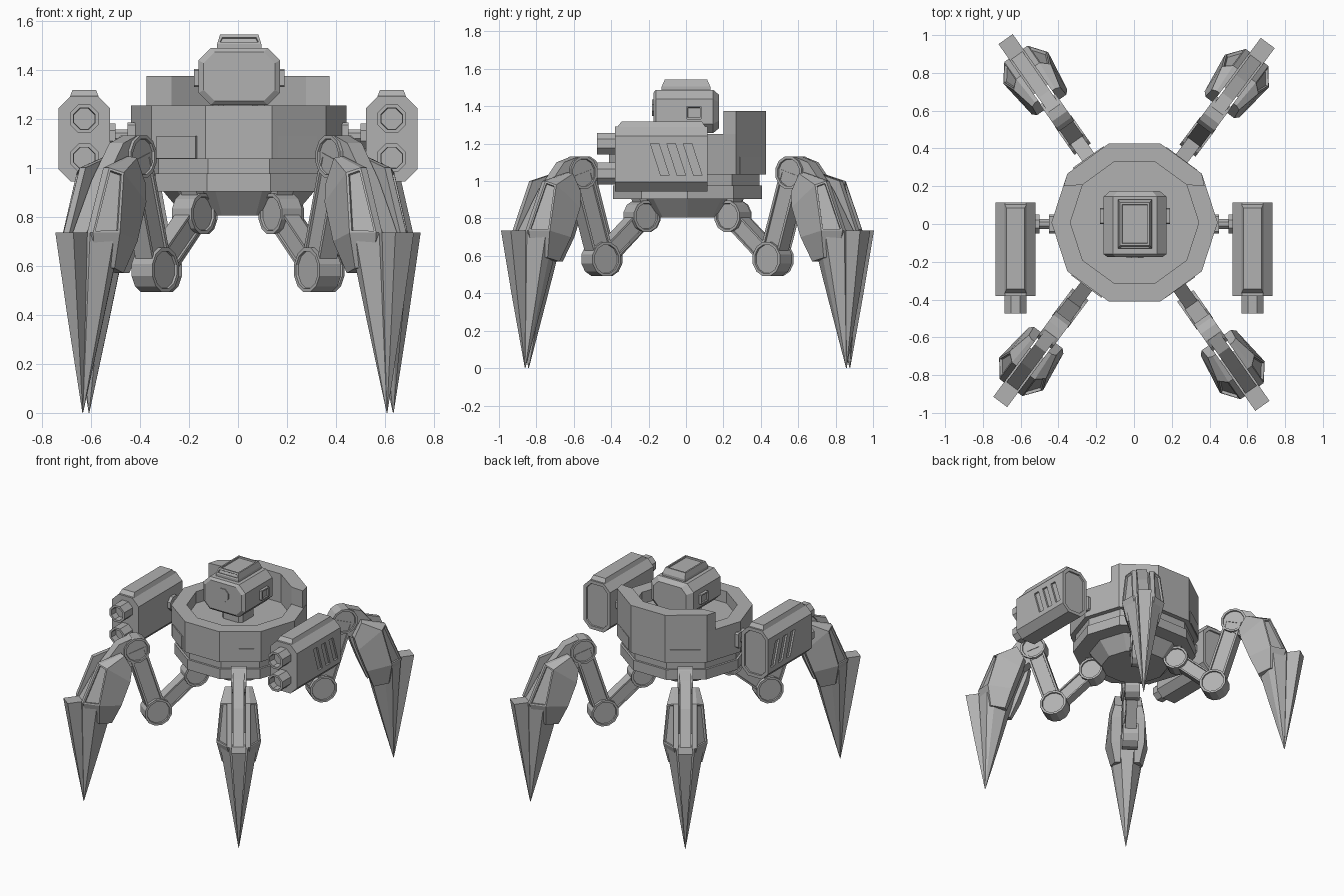
import bpy, bmesh
from math import sin, cos, pi, radians
from mathutils import Matrix, Vector

cube = bpy.data.objects.get("Cube")
if cube:
    bpy.data.objects.remove(cube, do_unlink=True)

steel = bpy.data.materials.new("plain_grey")
steel.use_nodes = True
GREY = (0.44, 0.44, 0.44, 1)
steel.diffuse_color = GREY
steel.node_tree.nodes["Principled BSDF"].inputs["Base Color"].default_value = GREY


def loft(name, rings, recess=(), rim=0.015, depth=0.01, matrix=None):
    """Skin a list of point rings, cap both ends, sink the faces listed in recess."""
    bm = bmesh.new()
    loops = [[bm.verts.new(p) for p in ring] for ring in rings]
    n = len(rings[0])
    faces = []
    for a, b in zip(loops, loops[1:]):
        for i in range(n):
            j = (i + 1) % n
            faces.append(bm.faces.new((a[i], a[j], b[j], b[i])))
    faces.append(bm.faces.new(loops[0][::-1]))
    faces.append(bm.faces.new(loops[-1]))
    bmesh.ops.recalc_face_normals(bm, faces=bm.faces[:])
    for k in recess:
        inner = [faces[k]]
        bmesh.ops.inset_region(bm, faces=inner, thickness=rim, depth=0)
        bmesh.ops.inset_region(bm, faces=inner, thickness=0.002, depth=-depth)
    mesh = bpy.data.meshes.new(name)
    bm.to_mesh(mesh)
    bm.free()
    mesh.materials.append(steel)
    obj = bpy.data.objects.new(name, mesh)
    bpy.context.collection.objects.link(obj)
    if matrix:
        obj.matrix_world = matrix
    return obj


def place(axis, p, t):
    u, v = p
    return {"x": (t, u, v), "y": (u, t, v), "z": (u, v, t)}[axis]


def prism(name, pts, axis, a, b, **kw):
    return loft(name, [[place(axis, p, t) for p in pts] for t in (a, b)], **kw)


def ngon(n, r, c=(0, 0), turn=0.0):
    return [(c[0] + r * cos(turn + 2 * pi * i / n), c[1] + r * sin(turn + 2 * pi * i / n))
            for i in range(n)]


def chamfered(w, h, c, k):
    """Rectangle of half size w, h about c with cut corners."""
    quad = [(w, k - h), (w, h - k), (w - k, h), (k - w, h),
            (-w, h - k), (-w, k - h), (k - w, -h), (w - k, -h)]
    return [(c[0] + x, c[1] + z) for x, z in quad]


def lathe(name, profile):
    loft(name, [[(x, y, z) for x, y in ngon(10, r, CENTRE)] for r, z in profile])


# Ten-sided hull
CENTRE = (0.003, 0.008)
lathe("belly", [(0.225, 0.806), (0.31, 0.906)])
lathe("skirt", [(0.42, 0.904), (0.42, 0.976)])
lathe("waist_ring", [(0.405, 0.97), (0.405, 1.04)])
lathe("drum", [(0.44, 1.035), (0.44, 1.253), (0.34, 1.253), (0.34, 1.17)])

# Raised wall around the rear
outer, inner = ngon(10, 0.44, CENTRE), ngon(10, 0.34, CENTRE)
collar = [(0.373, 0.2)] + outer[1:5] + [(-0.373, 0.2)] + inner[4:0:-1]
prism("rear_collar", collar, "z", 1.25, 1.375)

# Head with cap, lens, ears and neck
HEAD = (0.005, 1.372)
loft("head", [[(x, y, z) for x, z in chamfered(w, h, HEAD, k)]
              for y, w, h, k in ((-0.175, 0.145, 0.1, 0.045), (-0.16, 0.166, 0.116, 0.05),
                                 (0.145, 0.166, 0.116, 0.05), (0.176, 0.13, 0.09, 0.04))])
loft("head_cap", [[(0.005 + x * s, y * s, z) for x, y in
                   ((0.09, -0.13), (0.09, 0.13), (-0.09, 0.13), (-0.09, -0.13))]
                  for z, s in ((1.48, 1), (1.505, 1), (1.543, 0.87))], recess=(7, 9))
prism("lens", ngon(8, 0.048, (0.005, 1.392), pi / 8), "y", -0.181, -0.17)
for s in (-1, 1):
    prism("ear", chamfered(0.042, 0.036, (0.042, 1.366), 0.005), "x",
          0.005 + s * 0.15, 0.005 + s * 0.185, recess=(9,), rim=0.01)
prism("neck", chamfered(0.08, 0.08, (0, 0), 0.02), "z", 1.16, 1.27)

# Weapon pods
for s in (-1, 1):
    x0 = s * 0.627
    pod = prism("weapon_pod", chamfered(0.105, 0.174, (x0, 1.118), 0.05), "y", -0.38, 0.115,
                recess=(9,), rim=0.025)
    for k in range(3):
        y = -0.19 + 0.088 * k
        slot = prism("slot_cutter", [(y, 1.2), (y + 0.045, 1.2), (y + 0.1, 1.03), (y + 0.055, 1.03)],
                     "x", x0 + s * 0.092, x0 + s * 0.13)
        cut = pod.modifiers.new("slot", "BOOLEAN")
        cut.operation, cut.solver, cut.object = "DIFFERENCE", "EXACT", slot
        bpy.context.view_layer.objects.active = pod
        bpy.ops.object.modifier_apply(modifier="slot")
        bpy.data.objects.remove(slot, do_unlink=True)
    loft("pod_cap", [[(x0 + x, y, z) for x, y in ((w, a), (w, b), (-w, b), (-w, a))]
                     for z, w, a, b in ((1.28, 0.062, -0.375, 0.11), (1.318, 0.048, -0.345, 0.085))])
    for z in (1.2, 1.04):
        prism("barrel", ngon(8, 0.063, (x0, z), pi / 8), "y", -0.475, -0.36,
              recess=(8,), rim=0.016, depth=0.05)
    prism("pod_arm", ngon(8, 0.028, (0, 1.13), pi / 8), "x", s * 0.4, s * 0.54)
    prism("pod_flange", ngon(8, 0.055, (0, 1.13), pi / 8), "x", s * 0.5, s * 0.53)
    prism("pod_socket", chamfered(0.05, 0.055, (0, 1.13), 0.01), "x", s * 0.4, s * 0.45)

# Legs: local x runs outward, local y sideways
HIP, ELBOW, KNEE = Vector((0.3, 0.812)), Vector((0.565, 0.583)), Vector((0.71, 1.045))


def link(name, a, b, wide, half, m, **kw):
    side = (b - a).normalized().orthogonal() * wide
    prism(name, [a + side, b + side, b - side, a - side], "y", -half, half, matrix=m, **kw)


STRUT = [(0.68, 1.12), (0.74, 1.13), (0.83, 1.1), (0.95, 0.95), (1.08, 0.735),
         (0.97, 0.6), (0.86, 0.72), (0.79, 0.9), (0.7, 0.96)]
# Shell sections from knee to claw: back r, z and width, side r, z and width, front r, z and width
SHELL = [(0.76, 0.94, 0.095, 0.81, 1.04, 0.09, 0.82, 1.045, 0.065),
         (0.78, 0.86, 0.115, 0.94, 0.98, 0.12, 0.98, 1.0, 0.075),
         (0.84, 0.7, 0.115, 1.0, 0.735, 0.145, 1.09, 0.735, 0.075),
         (0.895, 0.57, 0.085, 0.99, 0.59, 0.11, 1.04, 0.6, 0.05)]


def leg(angle):
    m = Matrix.Translation((0, CENTRE[1], 0)) @ Matrix.Rotation(radians(angle), 4, "Z")
    # Hull mount and notch plate
    prism("hip_bracket", [(0.2, 0.81), (0.3, 0.8), (0.34, 0.91), (0.2, 0.91)], "y", -0.04, 0.04, matrix=m)
    prism("hull_plate", [(-0.1, 1.037), (0.1, 1.037), (0.1, 1.13), (-0.1, 1.13)], "x",
          0.41, 0.423, matrix=m)
    # Joints and links
    for name, c, r, half in (("hip_joint", HIP, 0.086, 0.05), ("elbow_joint", ELBOW, 0.094, 0.053),
                             ("knee_joint", KNEE, 0.09, 0.05)):
        prism(name, ngon(12, r, c, pi / 12), "y", -half, half, matrix=m, recess=(12, 13))
    link("inner_link", HIP, ELBOW, 0.05, 0.038, m, recess=(4, 5))
    link("upper_link", ELBOW, KNEE, 0.06, 0.043, m, recess=(4, 5), rim=0.02)
    prism("shin_strut", STRUT, "y", -0.036, 0.036, matrix=m)
    # Armour shells on both sides of the strut
    for s in (-1, 1):
        rings = [[(br, s * 0.045, bz), (br, s * bw, bz), (sr, s * sw, sz),
                  (fr, s * fw, fz), (fr, s * 0.045, fz)]
                 for br, bz, bw, sr, sz, sw, fr, fz, fw in SHELL]
        loft("shin_shell", rings, recess=(7,), rim=0.013, depth=0.015, matrix=m)
    # Pointed claw with an outer fin
    rings = []
    for z, k in ((0.735, 1), (0.395, 0.55), (0, 0.01)):
        rings.append([(1.06 + r * k, w * k, z) for r, w in
                      ((-0.2, -0.05), (-0.11, -0.115), (-0.05, -0.125), (0.03, -0.06),
                       (0.03, 0.06), (-0.05, 0.125), (-0.11, 0.115), (-0.2, 0.05))])
    loft("claw", rings, matrix=m)
    loft("claw_fin", [[(r, w * s, z) for r, s in ((a, -1), (b, -1), (b, 1), (a, 1))]
                      for z, a, b, w in ((0.735, 1.0, 1.185, 0.046), (0.395, 1.03, 1.13, 0.026),
                                         (0, 1.059, 1.061, 0.001))], matrix=m)


for angle in (53.3, 125, 233.3, 305):
    leg(angle)
